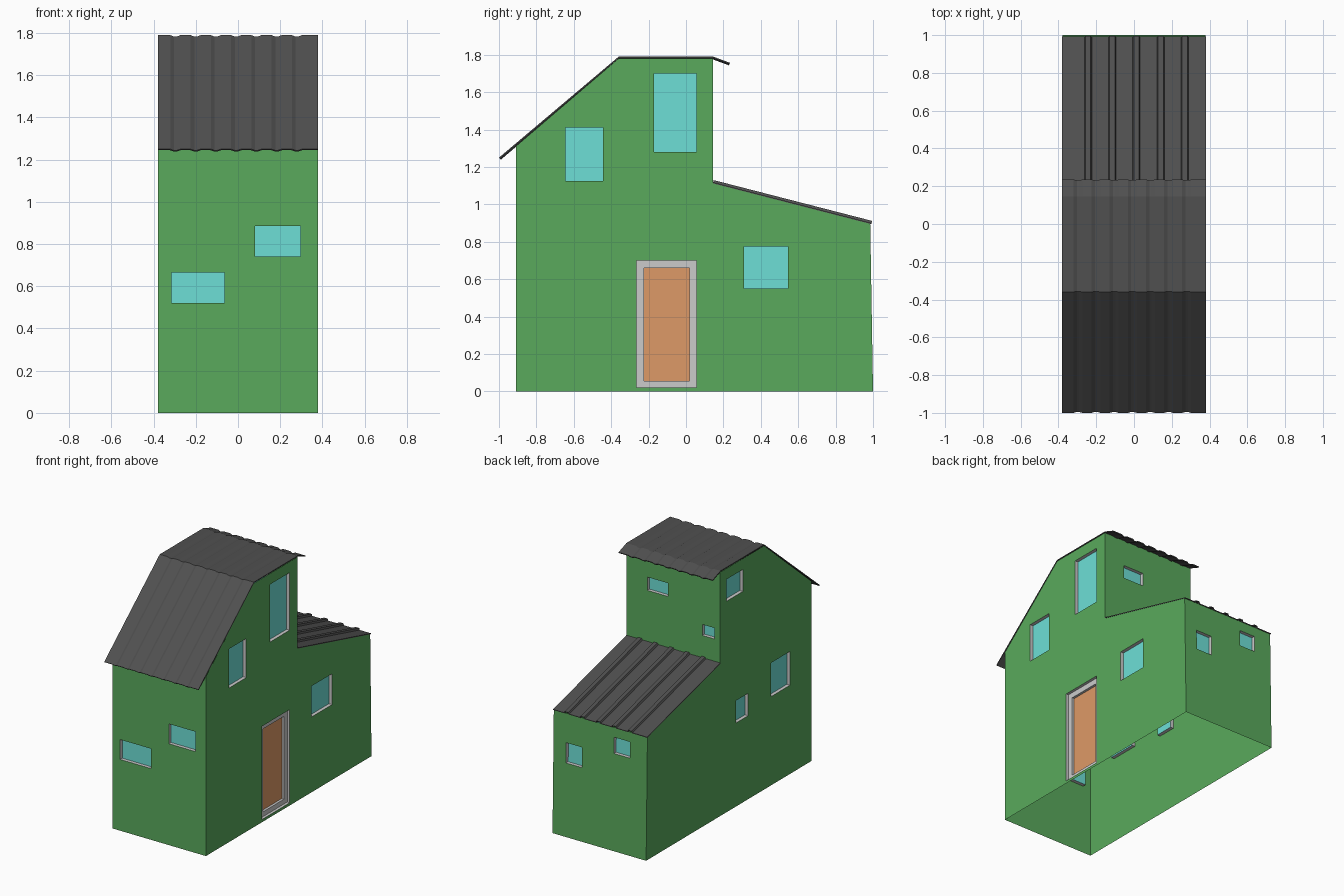
import bpy, bmesh
from mathutils import Vector

if "Cube" in bpy.data.objects:
    bpy.data.objects.remove(bpy.data.objects["Cube"])


def material(name, rgb):
    m = bpy.data.materials.new(name)
    m.diffuse_color = (*rgb, 1)
    m.use_nodes = True
    m.node_tree.nodes["Principled BSDF"].inputs["Base Color"].default_value = m.diffuse_color
    return m


GREEN = material("green_paint", (0.10, 0.40, 0.107))
GLASS = material("teal_glass", (0.155, 0.74, 0.675))
WOOD = material("orange_wood", (0.73, 0.323, 0.136))
ROOF = material("dark_roofing", (0.08, 0.08, 0.08))
HX = 0.378       # half width of the house
DEPTH = 0.025    # window recess


def finish(name, bm, mat=None):
    mesh = bpy.data.meshes.new(name)
    bm.to_mesh(mesh)
    bm.free()
    ob = bpy.data.objects.new(name, mesh)
    bpy.context.collection.objects.link(ob)
    if mat:
        mesh.materials.append(mat)
    return ob


def corners(r):
    u0, u1, v0, v1 = r
    return [(u0, v0), (u1, v0), (u1, v1), (u0, v1)]


def ring(bm, place, ra, da, rb, db):
    """Band of four quads between two rectangles at two depths."""
    a = [bm.verts.new(place(u, v, da)) for u, v in corners(ra)]
    b = [bm.verts.new(place(u, v, db)) for u, v in corners(rb)]
    for i in range(4):
        j = (i + 1) % 4
        bm.faces.new((a[i], a[j], b[j], b[i]))


def orient(bm, normal):
    bm.normal_update()
    for f in bm.faces:
        if f.normal.dot(normal) < 0:
            f.normal_flip()


def pane(name, place, r, d, normal, mat):
    bm = bmesh.new()
    bm.faces.new([bm.verts.new(place(u, v, d)) for u, v in corners(r)])
    orient(bm, normal)
    finish(name, bm, mat)


def wall(name, place, normal, outline, windows, door=None):
    """Flat wall sheet with recessed windows and an optional door."""
    normal = Vector(normal)
    bm = bmesh.new()
    edges = []
    for loop in [outline] + [corners(r) for r in windows + ([door] if door else [])]:
        vs = [bm.verts.new(place(u, v, 0)) for u, v in loop]
        edges += [bm.edges.new((vs[i - 1], vs[i])) for i in range(len(vs))]
    bmesh.ops.triangle_fill(bm, use_beauty=True, use_dissolve=False,
                            edges=edges, normal=normal)
    orient(bm, normal)
    finish(name, bm, GREEN)
    for i, r in enumerate(windows):
        bm = bmesh.new()
        ring(bm, place, r, 0, r, DEPTH)
        finish(f"{name}_window_frame_{i + 1}", bm)
        pane(f"{name}_window_pane_{i + 1}", place, r, DEPTH, normal, GLASS)
    if door:
        inner = (door[0] + 0.04, door[1] - 0.037, door[2] + 0.035, door[3] - 0.04)
        bm = bmesh.new()
        ring(bm, place, door, 0, door, 0.02)
        ring(bm, place, door, 0.02, inner, 0.02)
        ring(bm, place, inner, 0.02, inner, 0.038)
        bmesh.ops.remove_doubles(bm, verts=bm.verts[:], dist=1e-5)
        finish("door_frame", bm)
        pane("door", place, inner, 0.038, normal, WOOD)


# Walls (open underneath)
side = [(-0.91, 0), (1.0, 0), (0.985, 0.898), (0.145, 1.115),
        (0.145, 1.78), (-0.36, 1.78), (-0.91, 1.31)]
wall("right_wall", lambda u, v, d: Vector((HX - d, u, v)), (1, 0, 0), side,
     [(-0.645, -0.445, 1.125, 1.41), (-0.17, 0.055, 1.28, 1.70),
      (0.31, 0.545, 0.55, 0.775)],
     door=(-0.265, 0.057, 0.02, 0.70))
wall("left_wall", lambda u, v, d: Vector((-HX + d, u, v)), (-1, 0, 0), side,
     [(-0.175, -0.035, 0.61, 0.773), (-0.66, -0.44, 0.648, 0.894),
      (-0.116, 0.07, 1.54, 1.70)])
wall("front_wall", lambda u, v, d: Vector((u, -0.91 + d, v)), (0, -1, 0),
     corners((-HX, HX, 0, 1.31)),
     [(-0.315, -0.065, 0.52, 0.665), (0.08, 0.295, 0.74, 0.885)])
wall("back_wall", lambda u, v, d: Vector((u, 1.0 - 0.015 / 0.898 * v - d, v)), (0, 1, 0),
     corners((-HX, HX, 0, 0.898)),
     [(0.146, 0.275, 0.536, 0.683), (-0.238, -0.11, 0.707, 0.825)])
wall("tower_back_wall", lambda u, v, d: Vector((u, 0.145 - d, v)), (0, 1, 0),
     corners((-HX, HX, 1.115, 1.78)),
     [(0.042, 0.21, 1.49, 1.587), (-0.33, -0.235, 1.28, 1.36)])


def ribbed(first, step, count, half, top, height):
    """Cross-section with repeated ribs (height > 0) or grooves (height < 0)."""
    pts = [(-HX - 0.002, 0)]
    for k in range(count):
        c = first + step * k
        pts += [(c - half, 0), (c - top, height), (c + top, height), (c + half, 0)]
    return pts + [(HX + 0.002, 0)]


def roof(name, path, section, thickness):
    """Sweep a ribbed cross-section along a y-z path."""
    path = [Vector(p) for p in path]
    bm = bmesh.new()
    rows = []
    for i, p in enumerate(path):
        t = (path[min(i + 1, len(path) - 1)] - path[max(i - 1, 0)]).normalized()
        rows.append([bm.verts.new((x, p.x - t.y * h, p.y + t.x * h)) for x, h in section])
    for a, b in zip(rows, rows[1:]):
        for j in range(len(section) - 1):
            bm.faces.new((a[j], a[j + 1], b[j + 1], b[j]))
    ob = finish(name, bm, ROOF)
    mod = ob.modifiers.new("thickness", 'SOLIDIFY')
    mod.thickness = thickness
    mod.offset = -1


# Corrugated roofs
roof("upper_roof", [(-1.0, 1.25), (-0.36, 1.79), (0.145, 1.79), (0.235, 1.757)],
     ribbed(-0.297, 0.096, 7, 0.024, 0.006, -0.008), 0.007)
roof("lower_roof", [(0.145, 1.118), (0.992, 0.9)],
     ribbed(-0.243, 0.128, 5, 0.02, 0.014, 0.012), 0.006)
